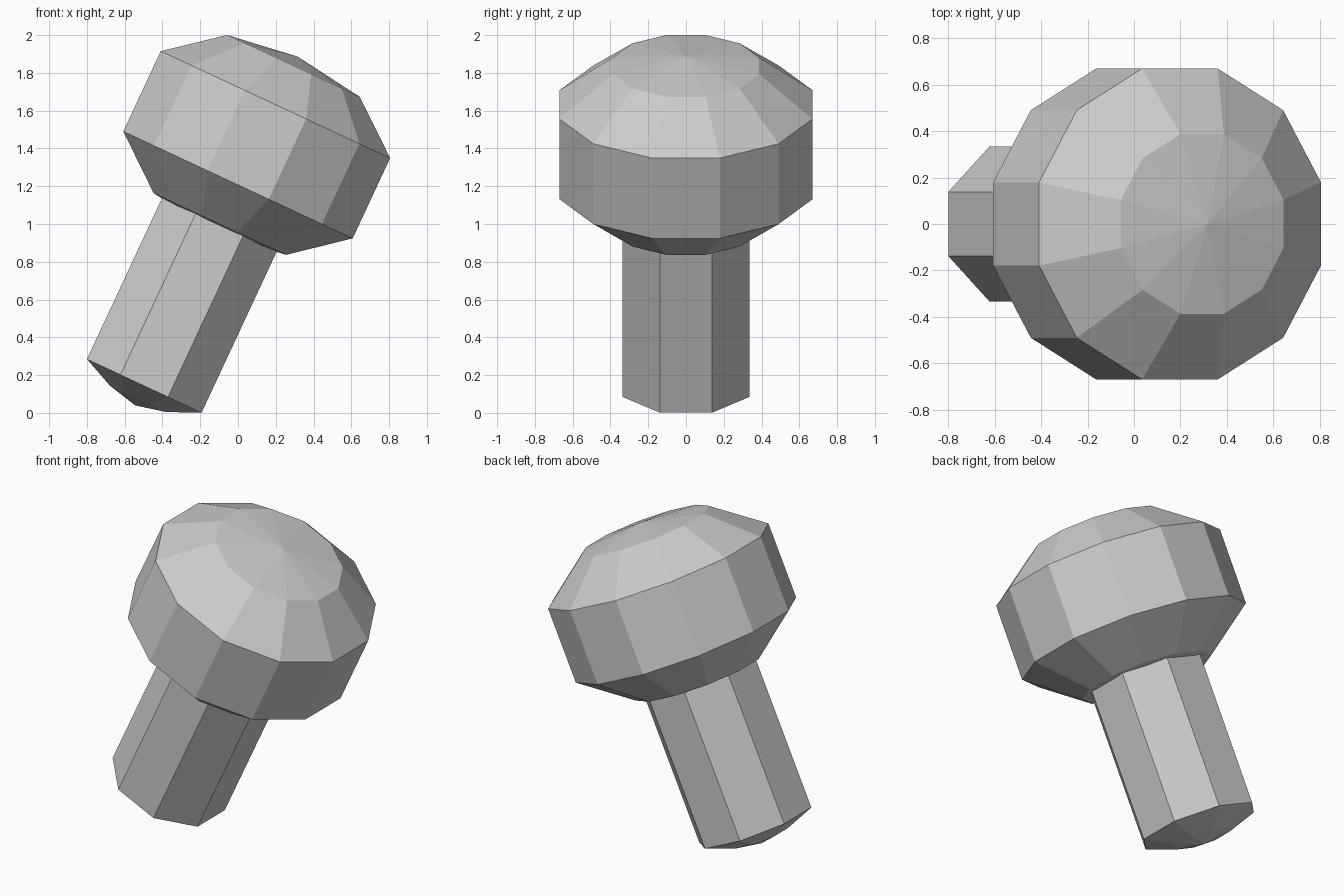
import bpy
import bmesh
from math import cos, sin, pi, radians

cube = bpy.data.objects.get("Cube")
if cube:
    bpy.data.objects.remove(cube, do_unlink=True)

TILT = radians(25)

# Single matte grey
grey = bpy.data.materials.new("plain grey")
grey.use_nodes = True
colour = (0.6, 0.6, 0.6, 1)
grey.diffuse_color = colour
grey.node_tree.nodes["Principled BSDF"].inputs["Base Color"].default_value = colour


def lathe(name, sides, profile):
    """Faceted solid of revolution; profile is (flat-to-centre radius, height)."""
    bm = bmesh.new()
    rings = []
    for radius, height in profile:
        if radius == 0:
            rings.append([bm.verts.new((0, 0, height))] * sides)
            continue
        r = radius / cos(pi / sides)
        angles = [(i + 0.5) * 2 * pi / sides for i in range(sides)]
        rings.append([bm.verts.new((r * cos(a), r * sin(a), height)) for a in angles])
    for low, high in zip(rings, rings[1:]):
        for i in range(sides):
            j = (i + 1) % sides
            corners = dict.fromkeys((low[i], low[j], high[j], high[i]))
            bm.faces.new(list(corners))
    bmesh.ops.recalc_face_normals(bm, faces=bm.faces)
    mesh = bpy.data.meshes.new(name)
    bm.to_mesh(mesh)
    bm.free()
    mesh.materials.append(grey)
    obj = bpy.data.objects.new(name, mesh)
    bpy.context.collection.objects.link(obj)
    obj.location.z = 1.207
    obj.rotation_euler.y = TILT
    return obj


# Rounded head with domed top and underside
lathe("head", 12, [(0, -0.282), (0.387, -0.228), (0.67, 0), (0.67, 0.469),
                   (0.387, 0.695), (0, 0.749)])

# Eight-sided shaft with a shallow domed end, running up into the head
lathe("shaft", 8, [(0, -1.288), (0.165, -1.25), (0.335, -1.174), (0.335, 0), (0, 0)])
